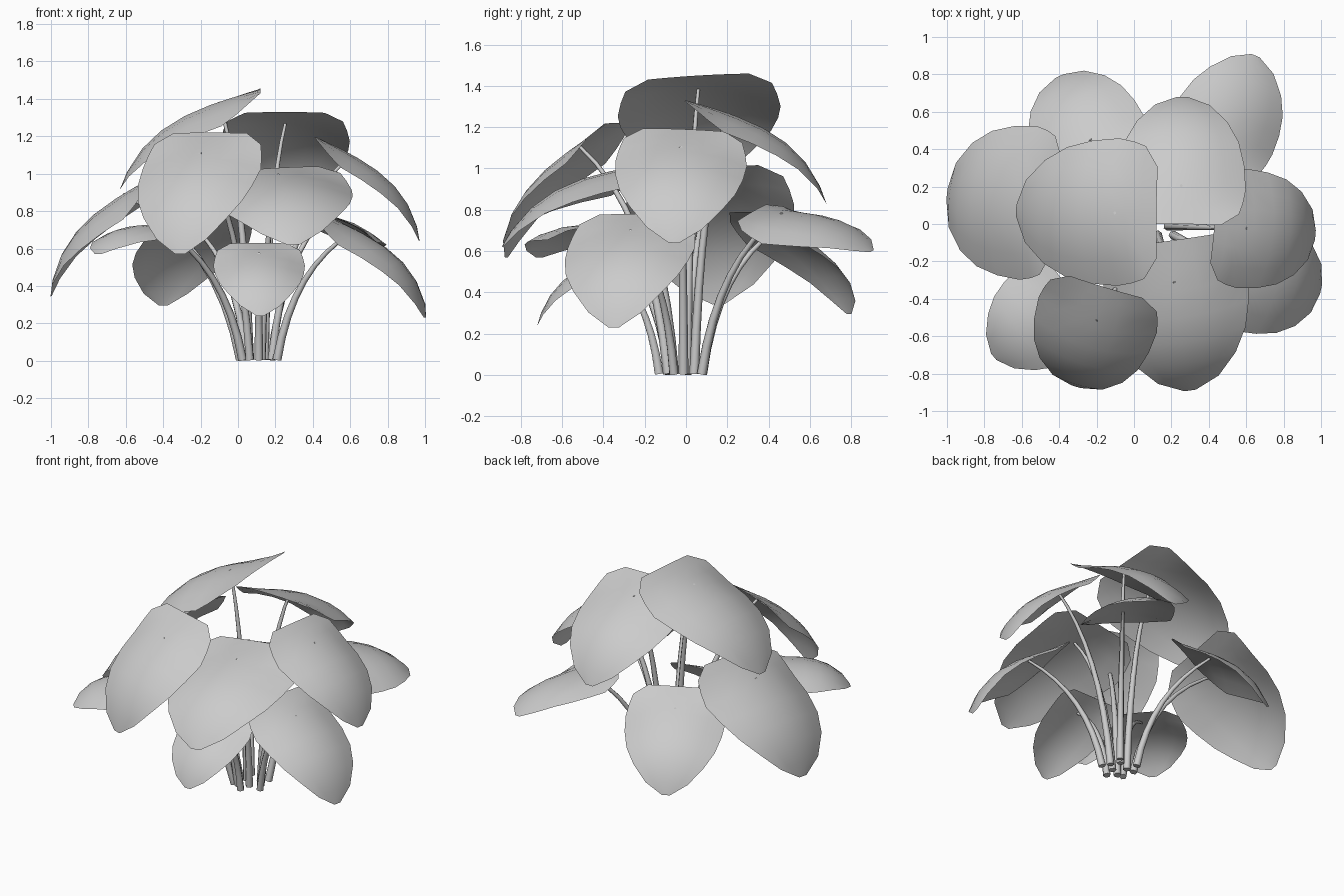
import bpy, bmesh
from mathutils import Vector

if "Cube" in bpy.data.objects:
    bpy.data.objects.remove(bpy.data.objects["Cube"])

# leaf outline: (fraction along the leaf, fraction of half width)
OUTLINE = [(0.0, .62), (.09, .90), (.18, .96), (.29, 1.0), (.45, .97), (.61, .88),
           (.76, .70), (.91, .42), (1.0, .08)]
ACROSS = 6

# base point, tip point, half width, sideways tilt, arch, stem root distance
LEAVES = [
    ((.12, .06, 1.45), (-.63, .07, .92), .395, .06, .135, .05),
    ((.25, 0, 1.33), (.26, .68, .83), .345, 0, .14, .06),
    ((.43, -.01, 1.19), (.97, -.06, .64), .32, .04, .14, .07),
    ((-.15, -.34, 1.22), (-.31, -.87, .57), .33, 0, .135, .09),
    ((.19, -.09, 1.03), (.30, -.89, .62), .39, -.06, .135, .05),
    ((-.42, .095, 1.0), (-1.0, .16, .345), .415, .08, .14, .10),
    ((-.16, .30, .79), (-.40, .79, .295), .315, 0, .135, .11),
    ((.41, .32, .79), (.65, .90, .60), .30, -.22, .10, .11),
    ((.45, -.23, .78), (1.0, -.35, .23), .315, 0, .15, .11),
    ((-.33, -.36, .72), (-.75, -.71, .57), .28, 0, .135, .11),
    ((.11, -.27, .63), (.12, -.72, .24), .245, 0, .135, .12),
]


def leaf_surface(base, tip, half, tilt, arch):
    """Return a function giving a point on the cupped leaf at (t, side)."""
    b, axis = Vector(base), Vector(tip) - Vector(base)
    side = axis.cross(Vector((0, 0, 1))).normalized()
    side = (side + Vector((0, 0, tilt))).normalized()
    up = side.cross(axis).normalized()
    height, droop = arch * axis.length, .28 * half

    def point(t, u):
        # the base edge is straight, the cupping grows away from it
        rise = height * 4 * t * (1 - t) * (.65 + .7 * t) - droop * u * u * min(1, .15 + t / .3)
        return b + axis * t + side * (half * u) + up * rise
    return point


def make_leaf(name, point):
    bm = bmesh.new()
    rows = []
    for t, w in OUTLINE:
        row = []
        for j in range(ACROSS + 1):
            s = 2 * j / ACROSS - 1
            row.append(bm.verts.new(point(t, s * w)))
        rows.append(row)
    for r0, r1 in zip(rows, rows[1:]):
        for j in range(ACROSS):
            f = bm.faces.new((r0[j], r0[j + 1], r1[j + 1], r1[j]))
            f.smooth = True
    bmesh.ops.recalc_face_normals(bm, faces=bm.faces)
    if sum(f.normal.z for f in bm.faces) < 0:
        bmesh.ops.reverse_faces(bm, faces=bm.faces)
    me = bpy.data.meshes.new(name)
    bm.to_mesh(me)
    bm.free()
    bpy.context.collection.objects.link(bpy.data.objects.new(name, me))


def make_stem(name, end, root):
    """Tapered tube rising from the clump and bending out to the leaf."""
    out = Vector((end.x - .11, end.y + .01, 0)).normalized()
    start = Vector((.11, -.01, .005)) + out * root
    ctrl = start + Vector(((end.x - start.x) * .2, (end.y - start.y) * .2, end.z * .72))
    cu = bpy.data.curves.new(name, 'CURVE')
    cu.dimensions = '3D'
    cu.bevel_depth = .024
    cu.bevel_resolution = 1
    cu.use_fill_caps = True
    sp = cu.splines.new('POLY')
    n = 8
    sp.points.add(n)
    for i in range(n + 1):
        t = i / n
        p = start * (1 - t) ** 2 + ctrl * (2 * t * (1 - t)) + end * t * t
        sp.points[i].co = (*p, 1)
        sp.points[i].radius = 1 - .65 * t
    sp.use_smooth = True
    bpy.context.collection.objects.link(bpy.data.objects.new(name, cu))


# one leaf and one stem per entry
for i, (base, tip, half, tilt, arch, root) in enumerate(LEAVES, 1):
    surface = leaf_surface(base, tip, half, tilt, arch)
    make_leaf(f"leaf_{i}", surface)
    make_stem(f"stem_{i}", surface(.24, 0), root)
